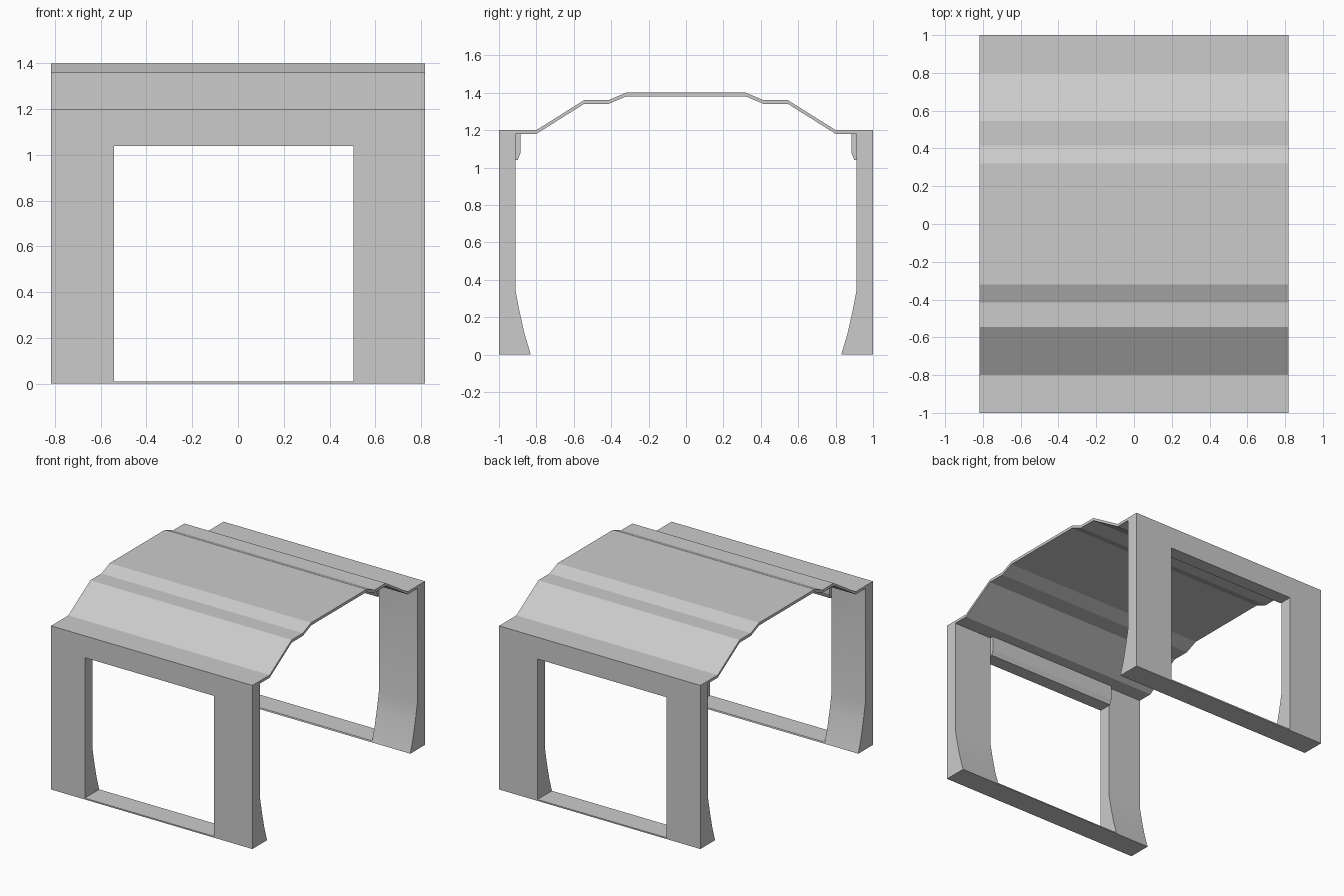
import bpy, bmesh, math

if "Cube" in bpy.data.objects:
    bpy.data.objects.remove(bpy.data.objects["Cube"])

HALF_W = 0.817
OPEN_X0, OPEN_X1 = -0.543, 0.505


def extrude_profile(name, profile, x0, x1):
    """Extrude a closed (y, z) profile along x."""
    bm = bmesh.new()
    face = bm.faces.new([bm.verts.new((x0, y, z)) for y, z in profile])
    res = bmesh.ops.extrude_face_region(bm, geom=[face])
    verts = [g for g in res["geom"] if isinstance(g, bmesh.types.BMVert)]
    bmesh.ops.translate(bm, verts=verts, vec=(x1 - x0, 0, 0))
    bmesh.ops.recalc_face_normals(bm, faces=bm.faces)
    mesh = bpy.data.meshes.new(name)
    bm.to_mesh(mesh)
    bm.free()
    obj = bpy.data.objects.new(name, mesh)
    bpy.context.collection.objects.link(obj)
    return obj


def select_only(obj):
    bpy.ops.object.select_all(action='DESELECT')
    obj.select_set(True)
    bpy.context.view_layer.objects.active = obj


def mirror_y(obj):
    mod = obj.modifiers.new("mirror", 'MIRROR')
    mod.use_axis = (False, True, False)
    mod.use_mirror_merge = False


# Side walls, flaring inward at the foot
wall = extrude_profile("side_walls", [
    (-1, 0), (-0.83, 0), (-0.863, 0.11), (-0.89, 0.23), (-0.912, 0.345),
    (-0.912, 1.2), (-1, 1.2)], -HALF_W, HALF_W)

# Doorway opening, leaving a thin sill
cutter = extrude_profile("doorway_cutter", [
    (-1.1, 0.01), (-0.7, 0.01), (-0.7, 1.04), (-1.1, 1.04)], OPEN_X0, OPEN_X1)
cutter.hide_render = True
cut = wall.modifiers.new("doorway", 'BOOLEAN')
cut.operation = 'DIFFERENCE'
cut.solver = 'EXACT'
cut.object = cutter
select_only(wall)
bpy.ops.object.modifier_apply(modifier=cut.name)
bpy.data.objects.remove(cutter)
bpy.ops.object.shade_smooth_by_angle(angle=math.radians(25))
mirror_y(wall)

# Chamfered header lip inside each doorway
header = extrude_profile("door_header", [
    (-0.912, 1.04), (-0.9, 1.04), (-0.886, 1.075), (-0.886, 1.18),
    (-0.912, 1.18)], OPEN_X0, OPEN_X1)
mirror_y(header)

# Stepped roof sheet of constant thickness
half = [(-0.912, 1.2), (-0.8, 1.2), (-0.545, 1.36), (-0.415, 1.36), (-0.32, 1.4)]
top = half + [(-y, z) for y, z in reversed(half)]
bottom = [(y, z - 0.02) for y, z in reversed(top)]
extrude_profile("roof", top + bottom, -HALF_W, HALF_W)
